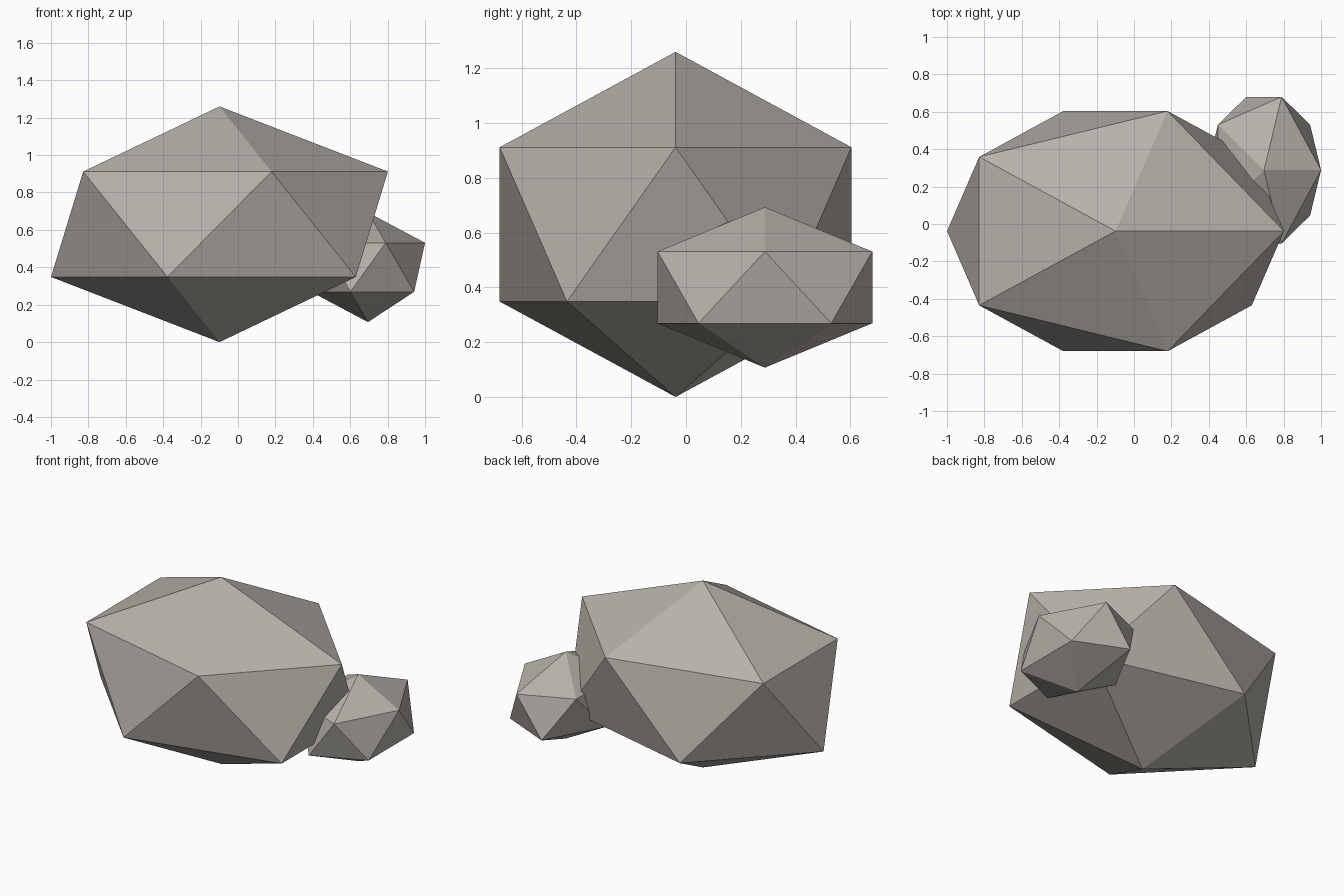
import bpy

cube = bpy.data.objects.get("Cube")
if cube:
    bpy.data.objects.remove(cube, do_unlink=True)

# Warm grey stone
stone = bpy.data.materials.new("warm_grey_stone")
stone.use_nodes = True
colour = (0.47, 0.44, 0.40, 1)
stone.diffuse_color = colour
stone.node_tree.nodes["Principled BSDF"].inputs["Base Color"].default_value = colour


def rock(name, centre, radii):
    """A flat-shaded, stretched twenty-sided stone."""
    bpy.ops.mesh.primitive_ico_sphere_add(subdivisions=1, radius=1, location=centre)
    ob = bpy.context.object
    ob.name = name
    ob.scale = radii
    bpy.ops.object.transform_apply(location=False, rotation=False, scale=True)
    bpy.ops.object.shade_flat()
    ob.data.materials.append(stone)
    return ob


# Large boulder and the small stone leaning into its back left side
rock("large_rock", (-0.099, -0.038, 0.63), (1.007, 0.755, 0.63))
rock("small_rock", (0.695, 0.288, 0.40), (0.341, 0.461, 0.293))
